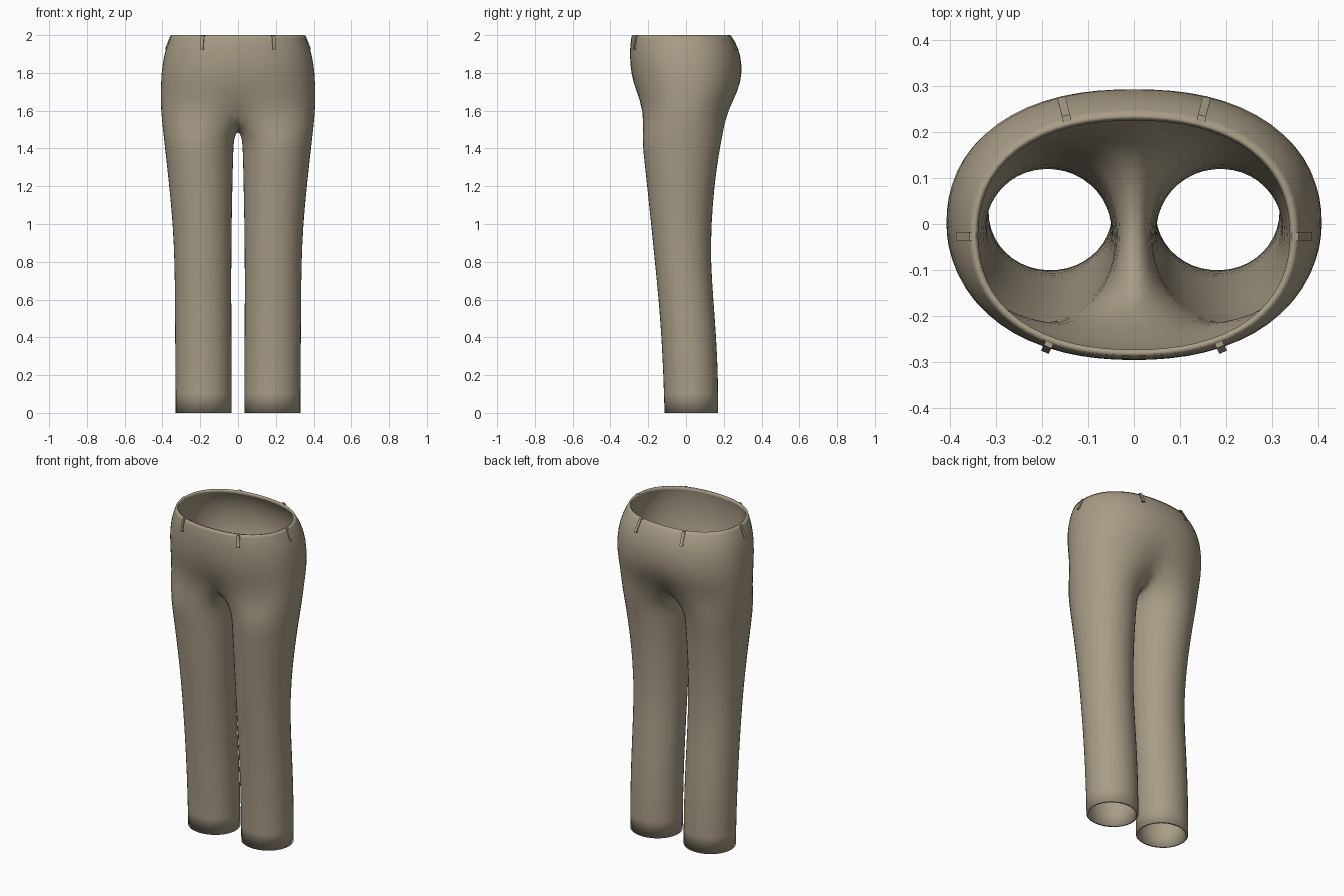
import bpy, math
from mathutils import Vector

if "Cube" in bpy.data.objects:
    bpy.data.objects.remove(bpy.data.objects["Cube"])

tan = bpy.data.materials.new("tan_cloth")
tan.diffuse_color = (0.39, 0.335, 0.24, 1)
tan.use_nodes = True
tan.node_tree.nodes["Principled BSDF"].inputs["Base Color"].default_value = tan.diffuse_color

M, K = 16, 4          # outer arc segments, inner-thigh points
GROW = 1.012          # offsets the shrink of the subdivision

# height, half width, front y, back y
HIPS = [(2.0, .348, -.284, .234), (1.965, .364, -.291, .258), (1.9, .388, -.295, .286),
        (1.8, .402, -.290, .296), (1.7, .405, -.268, .281), (1.6, .405, -.243, .238)]
# height, inner x, outer x, front y, back y
LEGS = [(1.46, .022, .393, -.233, .193), (1.38, .026, .384, -.226, .175),
        (1.2, .030, .364, -.206, .150), (1.0, .034, .345, -.185, .134),
        (.8, .036, .336, -.165, .131), (.6, .036, .334, -.145, .145),
        (.4, .035, .333, -.130, .160), (.2, .035, .331, -.120, .170),
        (0, .034, .330, -.114, .170)]
# crotch seam from back to front (y, z)
SEAM = [(.135, 1.535), (.05, 1.497), (-.04, 1.497), (-.125, 1.53)]


def oval(angle, rx, ry, power):
    c, s = math.cos(angle), math.sin(angle)
    k = (abs(c) ** power + abs(s) ** power) ** (-1 / power) * GROW
    return rx * c * k, ry * s * k


def finish(name, verts, faces):
    mesh = bpy.data.meshes.new(name)
    mesh.from_pydata(verts, [], faces)
    mesh.materials.append(tan)
    obj = bpy.data.objects.new(name, mesh)
    bpy.context.collection.objects.link(obj)
    mirror = obj.modifiers.new("mirror", "MIRROR")
    mirror.use_clip = True
    mirror.merge_threshold = 0.002
    return obj


# Half of the trousers: open hip arcs, then closed leg rings below the seam
verts, faces, rings = [], [], []
for z, a, front, back in HIPS:
    ring = []
    for i in range(M + 1):
        x, y = oval(math.radians(-90 + 180 * i / M), a, (back - front) / 2, 2.3)
        if i in (0, M):
            x = 0
        if z < 1.75:   # dip toward the centre seam
            y *= 1 - (.14 if z < 1.65 else .03) * math.exp(-(x / .1) ** 2)
        ring.append(len(verts))
        verts.append((x, y + (front + back) / 2, z))
    rings.append(ring)
for up, low in zip(rings, rings[1:]):
    for i in range(M):
        faces.append((low[i], low[i + 1], up[i + 1], up[i]))

top = list(rings[-1])
for y, z in SEAM:
    top.append(len(verts))
    verts.append((0, y, z))
for z, inner, outer, front, back in LEGS:
    ring = []
    for i in range(M + 1 + K):
        deg = -140 + 280 * i / M if i <= M else 140 + 80 * (i - M) / (K + 1)
        x, y = oval(math.radians(deg), (outer - inner) / 2, (back - front) / 2, 2.05)
        ring.append(len(verts))
        verts.append((x + (inner + outer) / 2, y + (front + back) / 2, z))
    n = len(ring)
    for i in range(n):
        j = (i + 1) % n
        faces.append((ring[i], ring[j], top[j], top[i]))
    top = ring

trousers = finish("trousers", verts, faces)
sub = trousers.modifiers.new("smooth", "SUBSURF")
sub.levels = sub.render_levels = 1
shell = trousers.modifiers.new("cloth", "SOLIDIFY")
shell.thickness = 0.013
shell.offset = -1

# Belt loops: a bracket profile given width along the waist
LOOPS = {"front": ((.184, -.258, 1.998), (.19, -.27, 1.925), (.4, -.9, 0)),
         "side": ((.348, -.028, 1.998), (.377, -.028, 1.925), (1, 0, 0)),
         "back": ((.146, .226, 1.998), (.156, .266, 1.925), (.2, 1, 0))}
for name, (upper, lower, out) in LOOPS.items():
    upper, lower, out = Vector(upper), Vector(lower), Vector(out).normalized()
    side = Vector((-out.y, out.x, 0)) * .009
    down = (lower - upper).normalized()
    t = .005
    profile = [upper - out * .004, upper + out * .01, lower + out * .01, lower - out * .004,
               lower - out * .004 - down * t, lower + out * t - down * t,
               upper + out * t + down * t, upper - out * .004 + down * t]
    v = [p - side for p in profile] + [p + side for p in profile]
    f = [(i, (i + 1) % 8, (i + 1) % 8 + 8, i + 8) for i in range(8)]
    for a, b, c, d in ((0, 1, 6, 7), (1, 2, 5, 6), (2, 3, 4, 5)):
        f += [(d, c, b, a), (a + 8, b + 8, c + 8, d + 8)]
    finish(name + "_belt_loops", v, f)

# Smooth cloth, sharp rims
bpy.ops.object.select_all(action="DESELECT")
trousers.select_set(True)
bpy.context.view_layer.objects.active = trousers
bpy.ops.object.shade_smooth_by_angle(angle=math.radians(50))
for p in trousers.data.polygons:
    p.use_smooth = True
